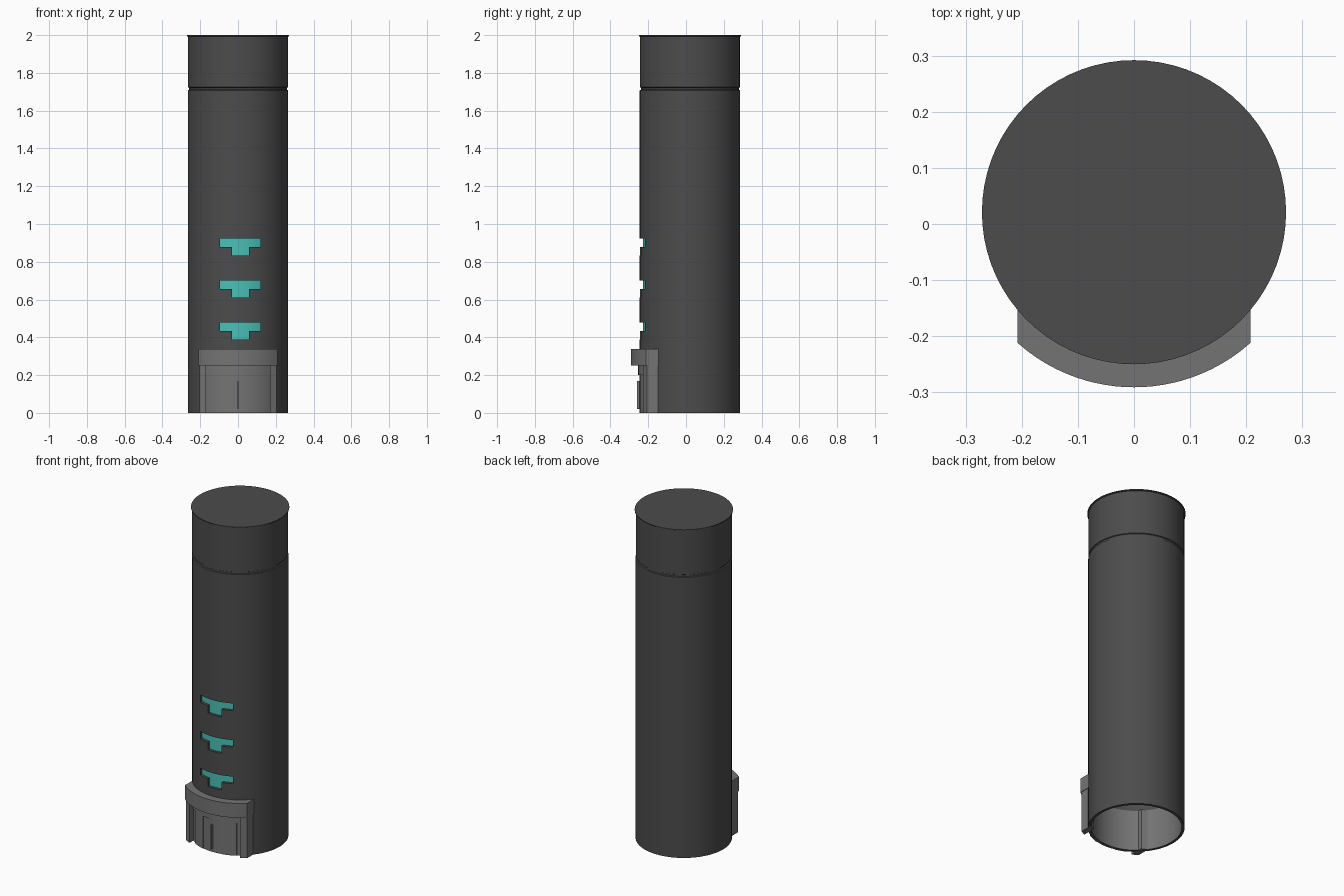
import bpy, bmesh, math

cube = bpy.data.objects.get("Cube")
if cube:
    bpy.data.objects.remove(cube, do_unlink=True)

CY = 0.021          # tower axis offset in y
SIDES = 72


def material(name, rgb):
    m = bpy.data.materials.new(name)
    m.use_nodes = True
    m.diffuse_color = (*rgb, 1)
    m.node_tree.nodes["Principled BSDF"].inputs["Base Color"].default_value = (*rgb, 1)
    return m


DARK = material("dark grey", (0.072, 0.072, 0.072))
GREY = material("mid grey", (0.175, 0.175, 0.175))
TEAL = material("teal", (0.068, 0.53, 0.475))


def finish(name, bm, *mats):
    bmesh.ops.recalc_face_normals(bm, faces=bm.faces)
    mesh = bpy.data.meshes.new(name)
    bm.to_mesh(mesh)
    bm.free()
    for m in mats:
        mesh.materials.append(m)
    obj = bpy.data.objects.new(name, mesh)
    bpy.context.collection.objects.link(obj)
    return obj


def smooth(obj):
    bpy.ops.object.select_all(action="DESELECT")
    obj.select_set(True)
    bpy.context.view_layer.objects.active = obj
    bpy.ops.object.shade_smooth_by_angle(angle=math.radians(30))


def prism(name, points, move, *mats):
    """Extrude a closed outline along a vector."""
    bm = bmesh.new()
    face = bm.faces.new([bm.verts.new(p) for p in points])
    top = bmesh.ops.extrude_face_region(bm, geom=[face])["geom"]
    bmesh.ops.translate(bm, vec=move, verts=[v for v in top if isinstance(v, bmesh.types.BMVert)])
    return finish(name, bm, *mats)


def front_y(x, r):
    return CY - math.sqrt(r * r - x * x)


def curved_slab(name, x0, x1, r_in, r_out, z0, z1, mat, steps=16):
    """Slab that follows the front curve of the tower between two radii."""
    xs = [x0 + (x1 - x0) * i / steps for i in range(steps + 1)]
    outline = [(x, front_y(x, r_out), z0) for x in xs]
    outline += [(x, front_y(x, r_in), z0) for x in reversed(xs)]
    obj = prism(name, outline, (0, 0, z1 - z0), mat)
    smooth(obj)
    return obj


# Tower: hollow lathe, closed on top and open below
profile = [(0.25, 0.25), (0.25, 0), (0.266, 0), (0.266, 1.708), (0.26, 1.711),
           (0.26, 1.721), (0.265, 1.724), (0.265, 1.992), (0.271, 1.995), (0.271, 2)]
bm = bmesh.new()
rings = []
for r, z in [(0.25, 1.96)] + profile:
    rings.append([bm.verts.new((r * math.sin(2 * math.pi * i / SIDES),
                                CY - r * math.cos(2 * math.pi * i / SIDES), z))
                  for i in range(SIDES)])
for a, b in zip(rings, rings[1:]):
    for i in range(SIDES):
        j = (i + 1) % SIDES
        bm.faces.new((a[i], a[j], b[j], b[i]))
bm.faces.new(rings[0])
bm.faces.new(rings[-1])
tower = finish("tower_body", bm, DARK, GREY)

# Grey lining on the lowest part of the inner wall
for p in tower.data.polygons:
    c = p.center
    if c.z < 0.25 and math.hypot(c.x, c.y - CY) < 0.255:
        p.material_index = 1

# T-shaped windows cut through the wall, with curved panes set behind
WX = 0.012
for n in range(3):
    z = 0.923 - 0.2225 * n
    bar, stem = 0.106, 0.045
    outline = [(-bar, 0), (bar, 0), (bar, -0.044), (stem, -0.044),
               (stem, -0.09), (-stem, -0.09), (-stem, -0.044), (-bar, -0.044)]
    cutter = prism("window_cutter", [(WX + x, -0.4, z + dz) for x, dz in outline], (0, 0.3, 0), DARK)
    mod = tower.modifiers.new("window", "BOOLEAN")
    mod.operation, mod.solver, mod.object = "DIFFERENCE", "EXACT", cutter
    bpy.context.view_layer.objects.active = tower
    bpy.ops.object.modifier_apply(modifier=mod.name)
    bpy.data.objects.remove(cutter, do_unlink=True)
    curved_slab(f"window_pane_{n + 1}", WX - 0.112, WX + 0.112, 0.238, 0.2495,
                z - 0.096, z + 0.006, TEAL)
smooth(tower)

# Entrance: lintel, header and jambs
curved_slab("entrance_lintel", -0.208, 0.208, 0.256, 0.312, 0.25, 0.337, GREY, 24)
curved_slab("door_header", -0.172, 0.172, 0.255, 0.274, 0.2, 0.25, GREY)
for side, s in (("left", 1), ("right", -1)):
    xs = (0.17 * s, 0.205 * s)
    outline = [(xs[0], -0.14, 0), (xs[0], front_y(xs[0], 0.298), 0),
               (xs[1], front_y(xs[1], 0.306), 0), (xs[1], -0.125, 0)]
    prism(f"{side}_jamb", outline, (0, 0, 0.25), GREY)

# Door: upright panels at alternating depth, with a raised centre seam
edges = [-0.17, -0.138, -0.066, 0, 0.066, 0.138, 0.17]
for n, (a, b) in enumerate(zip(edges, edges[1:])):
    depth = 0.268 if n in (0, 2, 3, 5) else 0.271
    curved_slab(f"door_panel_{n + 1}", a, b, 0.255, depth, 0, 0.2, GREY, 6)
curved_slab("door_seam", -0.003, 0.003, 0.26, 0.281, 0.02, 0.168, GREY, 1)
